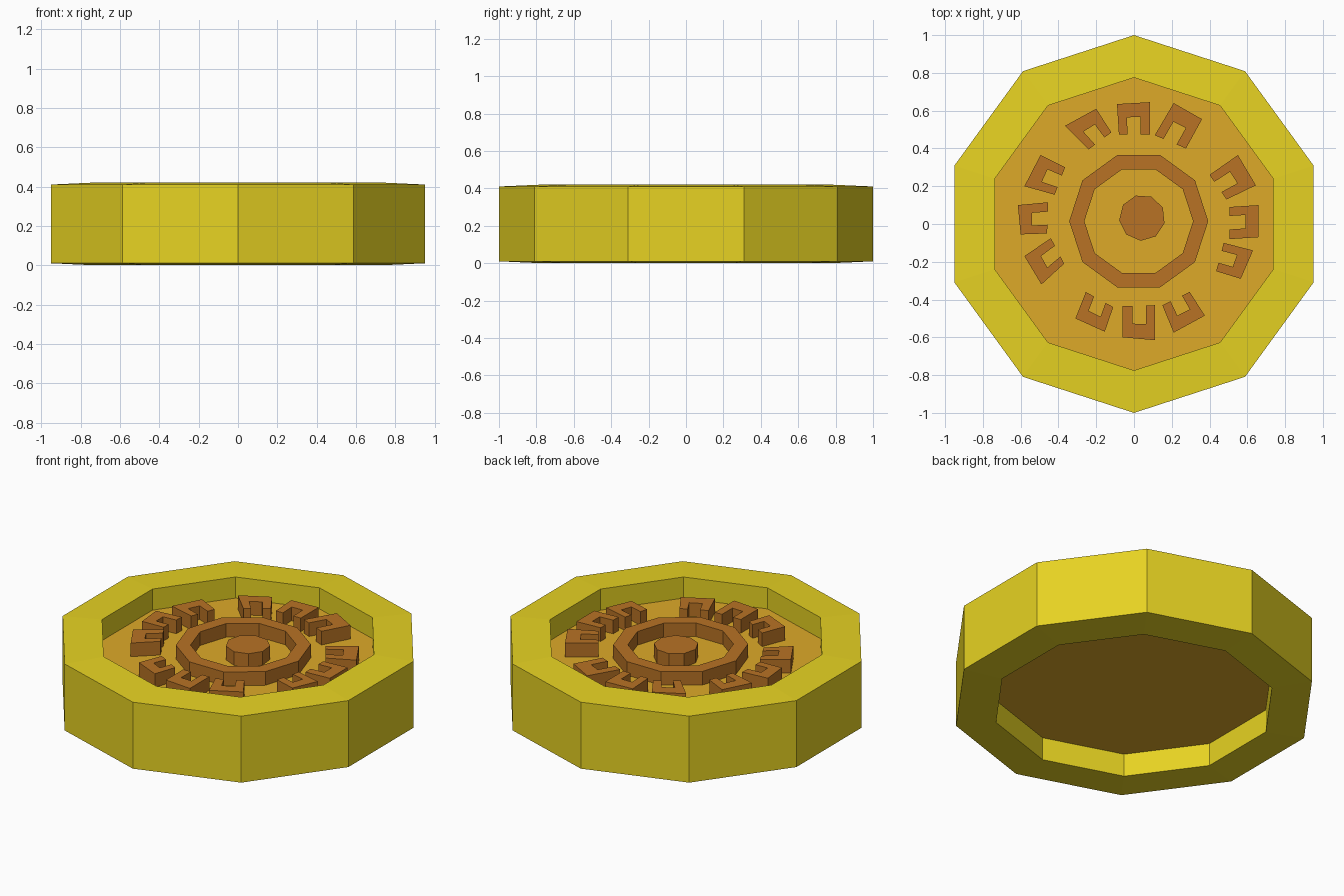
import bpy, bmesh, math
from mathutils import Vector

if "Cube" in bpy.data.objects:
    bpy.data.objects.remove(bpy.data.objects["Cube"])


def material(name, rgb):
    m = bpy.data.materials.new(name)
    m.diffuse_color = (*rgb, 1)
    m.use_nodes = True
    m.node_tree.nodes["Principled BSDF"].inputs["Base Color"].default_value = m.diffuse_color
    return m


YELLOW = material("yellow", (0.80, 0.65, 0.016))
OCHRE = material("ochre", (0.73, 0.40, 0.022))
BROWN = material("brown", (0.48, 0.17, 0.018))


def finish(bm, name, mat):
    bmesh.ops.recalc_face_normals(bm, faces=bm.faces)
    me = bpy.data.meshes.new(name)
    bm.to_mesh(me)
    bm.free()
    me.materials.append(mat)
    ob = bpy.data.objects.new(name, me)
    bpy.context.collection.objects.link(ob)


def ngon(r, z, n=10, start=90, c=(0, 0)):
    return [(c[0] + r * math.cos(math.radians(start + 360 * i / n)),
             c[1] + r * math.sin(math.radians(start + 360 * i / n)), z) for i in range(n)]


def tube(name, profile, mat, **kw):
    # closed (radius, z) profile swept round a polygon
    bm = bmesh.new()
    loops = [[bm.verts.new(p) for p in ngon(r, z, **kw)] for r, z in profile]
    for k, a in enumerate(loops):
        b = loops[(k + 1) % len(loops)]
        for i in range(len(a)):
            j = (i + 1) % len(a)
            bm.faces.new((a[i], a[j], b[j], b[i]))
    finish(bm, name, mat)


def prism(name, points, z0, z1, mat):
    bm = bmesh.new()
    lo = [bm.verts.new((p[0], p[1], z0)) for p in points]
    hi = [bm.verts.new((p[0], p[1], z1)) for p in points]
    bm.faces.new(lo[::-1])
    bm.faces.new(hi)
    for i in range(len(lo)):
        j = (i + 1) % len(lo)
        bm.faces.new((lo[i], lo[j], hi[j], hi[i]))
    finish(bm, name, mat)


PLATE_LOW, PLATE_TOP, RELIEF_TOP = 0.138, 0.293, 0.375

# outer rim and recessed plate
tube("outer_rim", [(1, 0.01), (1, 0.41), (0.775, 0.42), (0.775, 0)], YELLOW)
prism("plate", ngon(0.775, 0), PLATE_LOW, PLATE_TOP, OCHRE)

# raised centre ring and boss
tube("centre_ring", [(0.368, PLATE_TOP), (0.368, RELIEF_TOP), (0.288, RELIEF_TOP), (0.288, PLATE_TOP)],
     BROWN, start=0, c=(0.025, 0.015))
prism("centre_boss", ngon(0.122, 0, n=9, start=66, c=(0.043, 0.033)), PLATE_TOP, RELIEF_TOP, BROWN)

# hand-cut notched blocks: outer edge corners first, then inner corners (hundredths)
BLOCKS = [
    (-9, 63.5, 8.5, 64.5, 8.5, 47.5, -8, 47.5), (-36.5, 52, -20, 61, -12, 48.5, -24, 39.5),
    (21, 64, 36, 55.5, 27.5, 40, 11, 47), (55, 36.5, 64.5, 20.5, 49, 13, 40, 26),
    (66, 10, 66, -7, 50.5, -8, 50.5, 9), (63, -14, 56.5, -29, 43.5, -25, 47.5, -10),
    (37.5, -48.5, 21, -57.5, 15, -43, 29.5, -36), (11, -61.5, -6, -60, -6, -43.5, 11, -43),
    (-15.5, -57, -31, -50, -25.5, -36, -11, -44), (-49, -32, -58, -17, -44, -7.5, -37, -21),
    (-60, -5.5, -61.5, 10, -45.5, 11.5, -46, -5), (-58, 20, -49.5, 36.5, -36.5, 30, -42, 15.5)]
NOTCHED = [(0, 0), (1, 0), (1, 1), (0.7, 1), (0.7, 0.45), (0.28, 0.45), (0.28, 1), (0, 1)]

for n, q in enumerate(BLOCKS):
    a, b, c, d = (Vector(q[i:i + 2]) / 100 for i in (0, 2, 4, 6))
    pts = [a.lerp(b, u).lerp(d.lerp(c, u), v) for u, v in NOTCHED]
    prism(f"notched_block_{n + 1}", pts, PLATE_TOP, RELIEF_TOP, BROWN)
